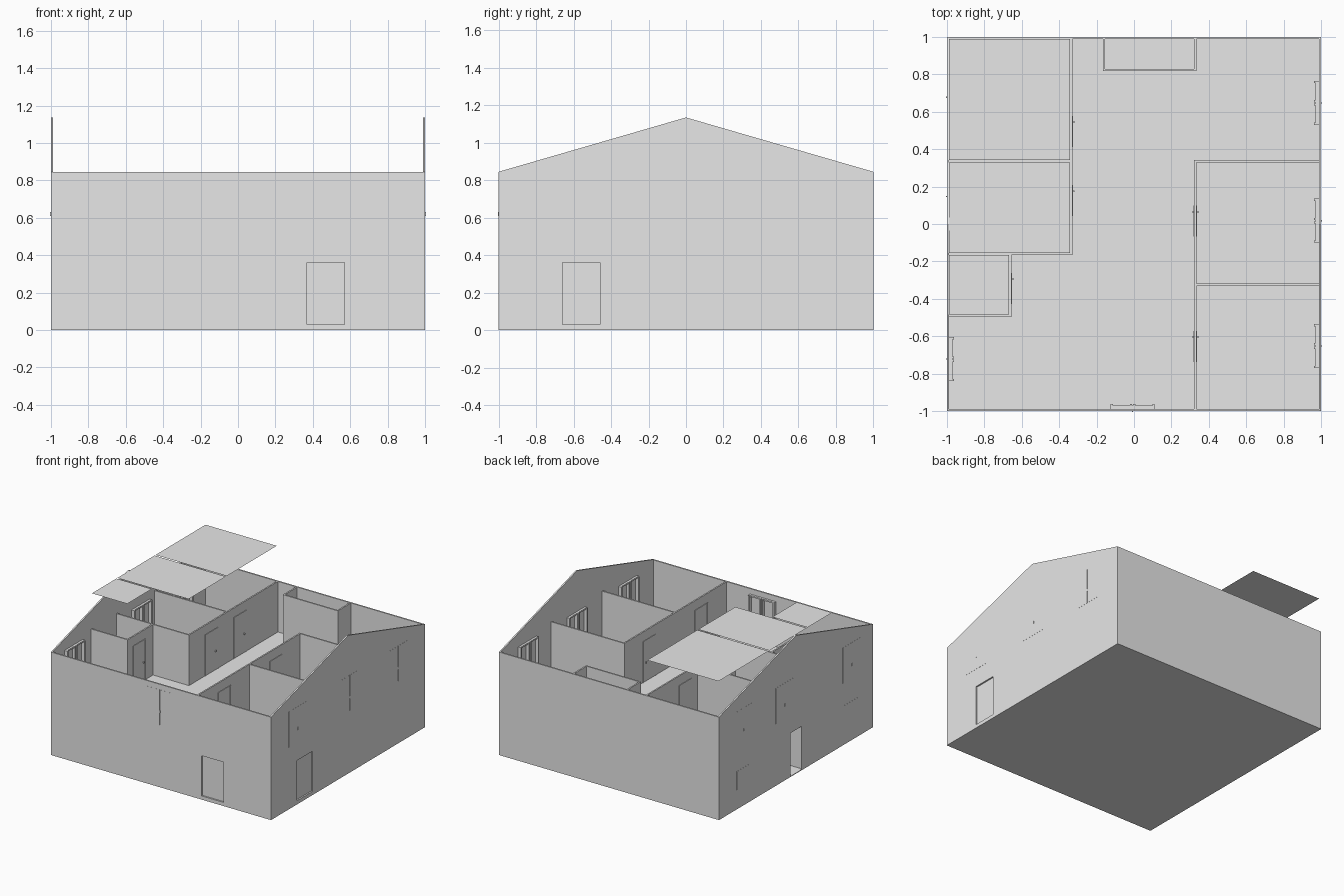
import bpy, bmesh
from mathutils import Vector

cube = bpy.data.objects.get("Cube")
if cube:
    bpy.data.objects.remove(cube, do_unlink=True)

grey = bpy.data.materials.new("plain_grey")
grey.use_nodes = True
grey.diffuse_color = (0.8, 0.8, 0.8, 1)
grey.node_tree.nodes["Principled BSDF"].inputs["Base Color"].default_value = (0.8, 0.8, 0.8, 1)

T = 0.012       # wall thickness
EAVE = 0.845    # wall top
RIDGE = 1.135   # gable peak
UPPER = 0.43    # upper floor level


def finish(name, bm):
    mesh = bpy.data.meshes.new(name)
    bmesh.ops.recalc_face_normals(bm, faces=bm.faces)
    bm.to_mesh(mesh)
    bm.free()
    mesh.materials.append(grey)
    obj = bpy.data.objects.new(name, mesh)
    bpy.context.collection.objects.link(obj)
    return obj


def box(name, x, y, z):
    """Box from (low, high) ranges."""
    bm = bmesh.new()
    bmesh.ops.create_cube(bm, size=1)
    for v in bm.verts:
        v.co = Vector([r[0] if c < 0 else r[1] for c, r in zip(v.co, (x, y, z))])
    return finish(name, bm)


def gable(name, x0, x1):
    """Pentagon end wall, extruded along x."""
    bm = bmesh.new()
    outline = [(-1, 0), (1, 0), (1, EAVE), (0, RIDGE), (-1, EAVE)]
    face = bm.faces.new([bm.verts.new((x0, y, z)) for y, z in outline])
    new = bmesh.ops.extrude_face_region(bm, geom=[face])["geom"]
    bmesh.ops.translate(bm, vec=(x1 - x0, 0, 0),
                        verts=[v for v in new if isinstance(v, bmesh.types.BMVert)])
    return finish(name, bm)


def cut(wall, x, y, z):
    """Cut a box-shaped opening through a wall."""
    cutter = box("opening_cutter", x, y, z)
    cutter.hide_render = True
    mod = wall.modifiers.new("opening", 'BOOLEAN')
    mod.operation = 'DIFFERENCE'
    mod.solver = 'EXACT'
    mod.object = cutter
    bpy.context.view_layer.objects.active = wall
    bpy.ops.object.modifier_apply(modifier=mod.name)
    bpy.data.objects.remove(cutter, do_unlink=True)


def on_wall(name, side, along, depth, z):
    """Box placed on an outer wall; depth is measured inward from its outer face."""
    near, far = 1 - depth[1], 1 - depth[0]
    if side == "front":
        return box(name, along, (-far, -near), z)
    if side == "left":
        return box(name, (near, far), along, z)
    return box(name, (-far, -near), along, z)


def window(name, side, a, b):
    """Two-sash window, flush outside, with a deep casing inside."""
    lo, hi, mid, w = 0.51, 0.80, (a + b) / 2, 0.012
    for i, s in enumerate(((a, mid - 0.003), (mid + 0.003, b))):
        on_wall(f"{name}_sash_{i}", side, s, (-0.001, T), (lo, hi))
        for j, p in enumerate((s[0], s[1] - w)):
            on_wall(f"{name}_stile_{i}{j}", side, (p, p + w), (T, 0.038), (lo, hi))
    for i, z in enumerate((lo, hi - w)):
        on_wall(f"{name}_rail_{i}", side, (a, b), (T, 0.03), (z, z + w))
    on_wall(name + "_handle", side, (mid - 0.003, mid + 0.003), (-0.004, 0.0), (0.61, 0.63))


# Floors
box("ground_floor", (-1, 1), (-1, 1), (0, 0.006))
box("upper_floor", (-0.99, 0.99), (-0.99, 0.99), (UPPER - 0.012, UPPER))

# Outer walls
front_wall = box("front_wall", (-0.988, 0.988), (-1, -1 + T), (0, EAVE))
back_wall = box("back_wall", (-0.988, 0.988), (1 - T, 1), (0, EAVE))
left_gable = gable("left_gable", 1 - T, 1)
right_gable = gable("right_gable", -1, -1 + T)

# Outer doors, recessed in their openings
DOOR = (0.03, 0.36)
cut(front_wall, (0.37, 0.57), (-1.1, -0.9), DOOR)
cut(left_gable, (0.9, 1.1), (-0.66, -0.46), DOOR)
cut(right_gable, (-1.1, -0.9), (-0.07, 0.07), (0.006, 0.36))
on_wall("front_door", "front", (0.36, 0.58), (T, 0.022), (0.02, 0.37))
on_wall("left_door", "left", (-0.67, -0.45), (T, 0.022), (0.02, 0.37))
box("open_side_door", (-0.988, -0.82), (-0.085, -0.075), (0.01, 0.36))

# Windows
window("front_window", "front", -0.125, 0.11)
for n, a in enumerate((-0.77, -0.10, 0.53)):
    window(f"left_window_{n}", "left", a, a + 0.235)
for n, a in enumerate((-0.84, 0.03, 0.56)):
    window(f"right_window_{n}", "right", a, a + 0.235)
for n, (a, b, lo, hi) in enumerate(((-0.80, -0.62, 0.07, 0.32), (0.62, 0.77, 0.16, 0.31))):
    on_wall(f"lower_window_{n}", "right", (a, b), (-0.001, T + 0.01), (lo, hi))

# Room partitions: walls along x (x range, y) and along y (x, y range)
along_x = [((-0.99, -0.329), 0.335), ((-0.99, -0.329), -0.16), ((-0.99, -0.655), -0.49),
           ((0.322, 0.99), 0.335), ((0.322, 0.99), -0.325), ((-0.166, 0.334), 0.824)]
along_y = [(-0.335, (-0.16, 0.99)), (-0.661, (-0.49, -0.16)), (0.328, (-0.99, 0.335)),
           (-0.16, (0.824, 0.99)), (0.328, (0.824, 0.99))]
for n, (x, y) in enumerate(along_x):
    box(f"cross_partition_{n}", x, (y - T / 2, y + T / 2), (0.006, EAVE))
for n, (x, y) in enumerate(along_y):
    box(f"long_partition_{n}", (x - T / 2, x + T / 2), y, (0.006, EAVE))
box("closet_step", (-0.015, 0.322), (0.83, 0.988), (UPPER, UPPER + 0.008))

# Upper room doors with frames and handles
for n, (x, a) in enumerate(((-0.335, 0.05), (-0.335, 0.42), (-0.661, -0.42),
                            (0.328, -0.06), (0.328, -0.73))):
    b, top, d = a + 0.15, UPPER + 0.33, T / 2 + 0.001
    box(f"room_door_{n}", (x - d, x + d), (a, b), (UPPER, top))
    e = d + 0.003
    for i, p in enumerate((a - 0.008, b)):
        box(f"door_jamb_{n}{i}", (x - e, x + e), (p, p + 0.008), (UPPER, top))
    box(f"door_head_{n}", (x - e, x + e), (a - 0.008, b + 0.008), (top, top + 0.008))
    box(f"door_handle_{n}", (x - 0.016, x + 0.016), (b - 0.03, b - 0.02),
        (UPPER + 0.15, UPPER + 0.16))

# Ceiling sheets over the right-hand rooms, level with the ridge
for n, (x1, y0, y1) in enumerate(((-0.341, 0.341, 0.99), (-0.341, -0.154, 0.329),
                                  (-0.667, -0.484, -0.166))):
    bm = bmesh.new()
    corners = ((-0.988, y0), (x1, y0), (x1, y1), (-0.988, y1))
    bm.faces.new([bm.verts.new((x, y, RIDGE - 0.002)) for x, y in corners])
    finish(f"ceiling_sheet_{n}", bm)
